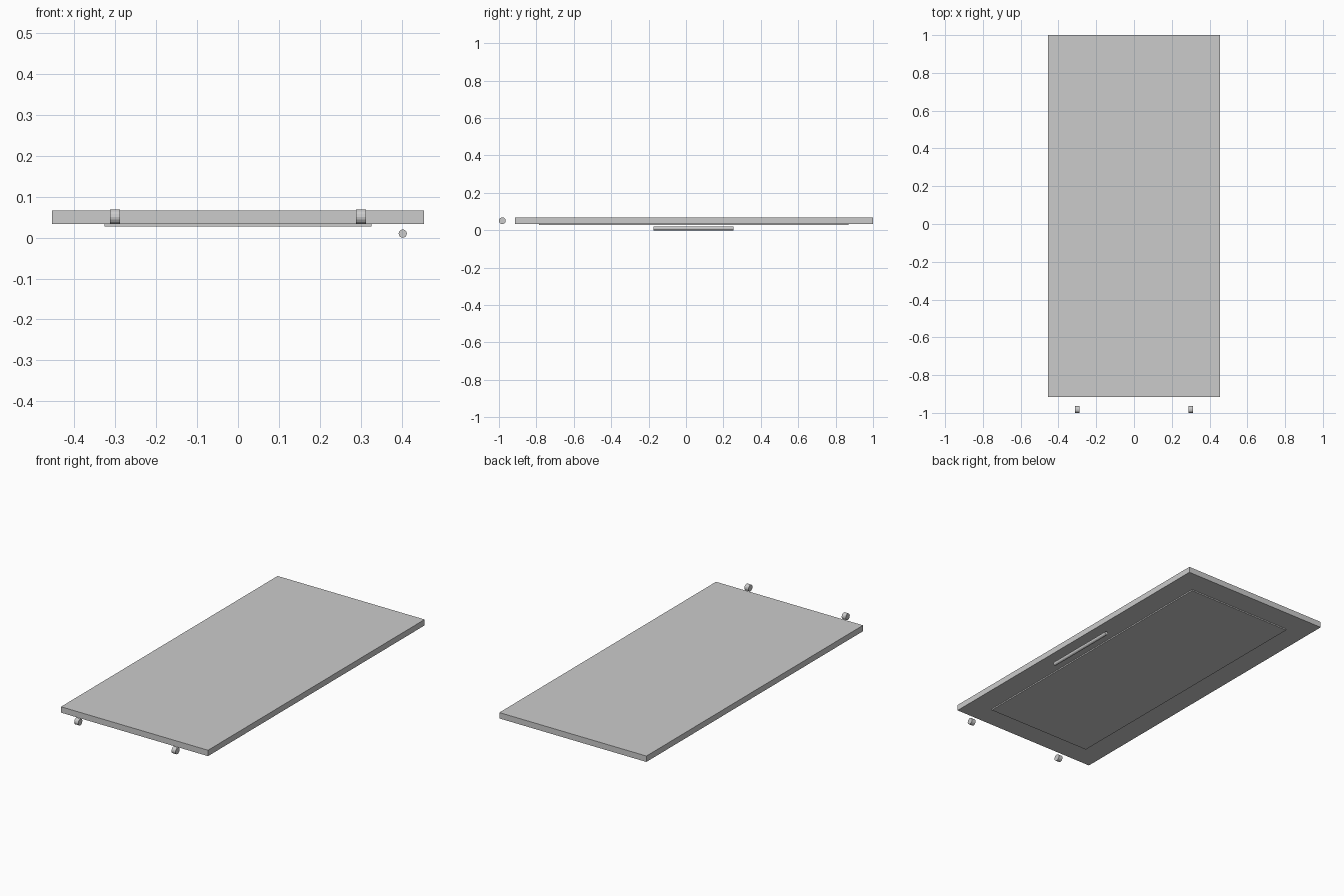
import bpy
from math import pi

if "Cube" in bpy.data.objects:
    bpy.data.objects.remove(bpy.data.objects["Cube"])


def box(name, x, y, z):
    """Box from (min, max) ranges on each axis."""
    centre = [(a + b) / 2 for a, b in (x, y, z)]
    bpy.ops.mesh.primitive_cube_add(size=1, location=centre)
    ob = bpy.context.object
    ob.name = name
    ob.scale = [b - a for a, b in (x, y, z)]
    bpy.ops.object.transform_apply(location=False, rotation=False, scale=True)
    return ob


def rod(name, radius, length, centre, rotation, sides=16):
    bpy.ops.mesh.primitive_cylinder_add(vertices=sides, radius=radius, depth=length,
                                        location=centre, rotation=rotation)
    ob = bpy.context.object
    ob.name = name
    return ob


# Door slab lying flat, with a raised panel on its underside
box("door_slab", (-0.455, 0.455), (-0.915, 1.0), (0.034, 0.067))
box("raised_panel", (-0.326, 0.326), (-0.787, 0.869), (0.027, 0.034))

# Long pull handle below the slab
rod("pull_handle", 0.01, 0.427, (0.403, 0.0395, 0.01), (pi / 2, 0, 0))

# Pair of rollers beyond the end of the door
for side, label in ((-1, "left"), (1, "right")):
    rod("roller_" + label, 0.018, 0.025, (side * 0.301, -0.982, 0.051), (0, pi / 2, 0))
